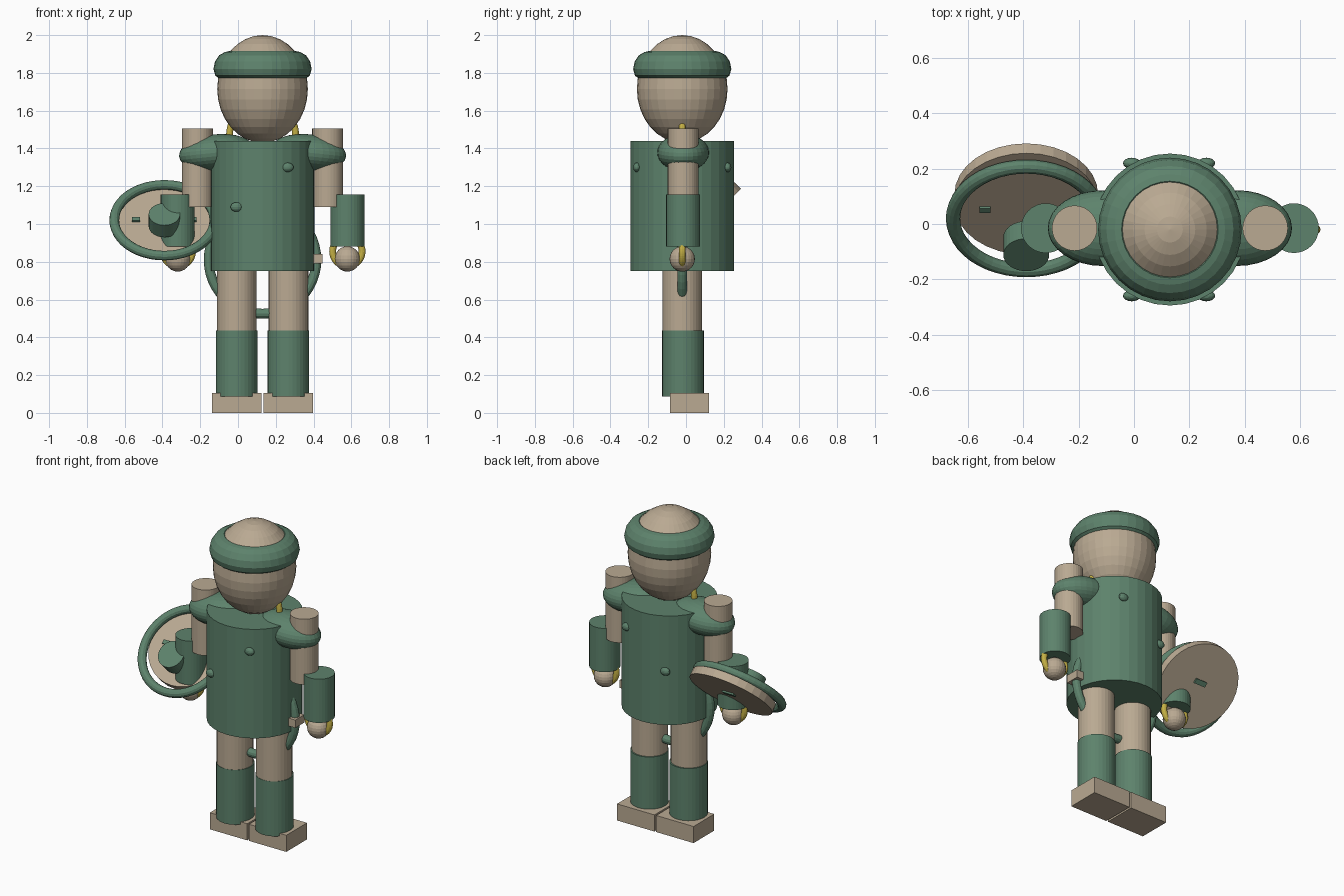
import bpy, math
from mathutils import Vector

cube = bpy.data.objects.get("Cube")
if cube:
    bpy.data.objects.remove(cube, do_unlink=True)


def material(name, rgb):
    m = bpy.data.materials.new(name)
    m.use_nodes = True
    m.diffuse_color = (*rgb, 1)
    bsdf = next(n for n in m.node_tree.nodes if n.type == 'BSDF_PRINCIPLED')
    bsdf.inputs["Base Color"].default_value = (*rgb, 1)
    return m


TAN = material("tan", (0.49, 0.40, 0.29))
GREEN = material("green", (0.11, 0.225, 0.15))
GOLD = material("gold", (0.56, 0.44, 0.06))
CX, CY = 0.13, -0.02          # body axis
UPRIGHT = (math.pi / 2, 0, 0)  # ring standing in the xz plane
TILT = (math.pi / 4, 0, 0)     # shield faces forward and up


def finish(name, mat):
    ob = bpy.context.object
    ob.name = ob.data.name = name
    ob.data.materials.append(mat)
    return ob


def cylinder(name, mat, loc, r, depth, rot=(0, 0, 0)):
    bpy.ops.mesh.primitive_cylinder_add(vertices=32, radius=r, depth=depth, location=loc, rotation=rot)
    return finish(name, mat)


def column(name, mat, x, y, r, z0, z1):
    return cylinder(name, mat, (x, y, (z0 + z1) / 2), r, z1 - z0)


def ellipsoid(name, mat, loc, size, rot=(0, 0, 0), segs=32, rings=16):
    bpy.ops.mesh.primitive_uv_sphere_add(segments=segs, ring_count=rings, radius=1, location=loc, rotation=rot)
    bpy.context.object.scale = size
    return finish(name, mat)


def ring(name, mat, loc, major, minor, rot=(0, 0, 0)):
    bpy.ops.mesh.primitive_torus_add(major_segments=48, minor_segments=12, major_radius=major,
                                     minor_radius=minor, location=loc, rotation=rot)
    return finish(name, mat)


def box(name, mat, loc, size, rot=(0, 0, 0)):
    bpy.ops.mesh.primitive_cube_add(size=1, location=loc, rotation=rot)
    bpy.context.object.scale = size
    return finish(name, mat)


def lathe(name, mat, loc, profile, segs=32):
    """Closed profile of (radius, height) points turned about z."""
    n = len(profile)
    verts, faces = [], []
    for i in range(segs):
        a = 2 * math.pi * i / segs
        verts += [(r * math.cos(a), r * math.sin(a), z) for r, z in profile]
        k = (i + 1) % segs
        faces += [(i * n + j, k * n + j, k * n + (j + 1) % n, i * n + (j + 1) % n) for j in range(n)]
    mesh = bpy.data.meshes.new(name)
    mesh.from_pydata(verts, [], faces)
    ob = bpy.data.objects.new(name, mesh)
    ob.location = loc
    mesh.materials.append(mat)
    bpy.context.collection.objects.link(ob)
    return ob


# Head, headband, neck ring, torso
ellipsoid("head", TAN, (CX, CY, 1.715), (0.24, 0.24, 0.285))
lathe("headband", GREEN, (CX, CY, 0), [
    (0.16, 1.767), (0.225, 1.767), (0.25, 1.785), (0.26, 1.82),
    (0.252, 1.86), (0.23, 1.893), (0.2, 1.91), (0.175, 1.916), (0.16, 1.905)])
ring("neck_ring", GOLD, (CX, CY, 1.47), 0.175, 0.018, UPRIGHT)
column("torso", GREEN, CX, CY, 0.275, 0.75, 1.44)

# Torso studs, front and back
for side, y in (("front", CY - 0.24), ("back", CY + 0.24)):
    for level, dx, z in (("upper", 0.132, 1.30), ("lower", -0.138, 1.09)):
        ellipsoid(f"{side}_{level}_stud", GREEN, (CX + dx, y, z), (0.032, 0.02, 0.025), segs=16, rings=8)

# Limbs
for side, s in (("left", 1), ("right", -1)):
    leg_x, arm_x, fore_x = CX + s * 0.137, CX + s * 0.345, CX + s * 0.449
    column(side + "_upper_leg", TAN, leg_x, CY, 0.105, 0.4, 0.8)
    column(side + "_lower_leg", GREEN, leg_x, CY + 0.004, 0.11, 0.088, 0.435)
    box(side + "_foot", TAN, (leg_x, 0.018, 0.0525), (0.262, 0.207, 0.105))
    ellipsoid(side + "_shoulder", GREEN, (CX + s * 0.243, CY + 0.005, 1.378),
              (0.2, 0.137, 0.097), (0, s * math.radians(6), 0))
    column(side + "_upper_arm", TAN, arm_x, CY + 0.005, 0.082, 1.09, 1.505)
    column(side + "_forearm", GREEN, fore_x, CY + 0.005, 0.09, 0.88, 1.157)
    ellipsoid(side + "_hand", TAN, (fore_x, CY, 0.815), (0.067,) * 3, segs=24, rings=12)
    ring(side + "_bracelet", GOLD, (fore_x, CY, 0.855), 0.078, 0.018, UPRIGHT)

# Hip hoop with clasp
ring("hip_hoop", GREEN, (CX, CY, 0.81), 0.285, 0.026, UPRIGHT)
box("hoop_clasp", TAN, (0.422, CY, 0.815), (0.05, 0.09, 0.05))

# Shield
shield = Vector((-0.39, 0.02, 1.02))
ring("shield_rim", GREEN, shield, 0.265, 0.026, TILT)
cylinder("shield_disc", TAN, shield + Vector((0, 0.07, 0)), 0.26, 0.05, TILT)
cylinder("shield_boss", GREEN, shield + Vector((0, -0.1, 0)), 0.083, 0.09, TILT)
for side, dx in (("left", 0.15), ("right", -0.15)):
    box(f"shield_{side}_rivet", GREEN, shield + Vector((dx, 0.035, 0)), (0.04, 0.025, 0.02), TILT)
box("shield_back_grip", GREEN, shield + Vector((0, 0.105, 0)), (0.08, 0.03, 0.02), TILT)
